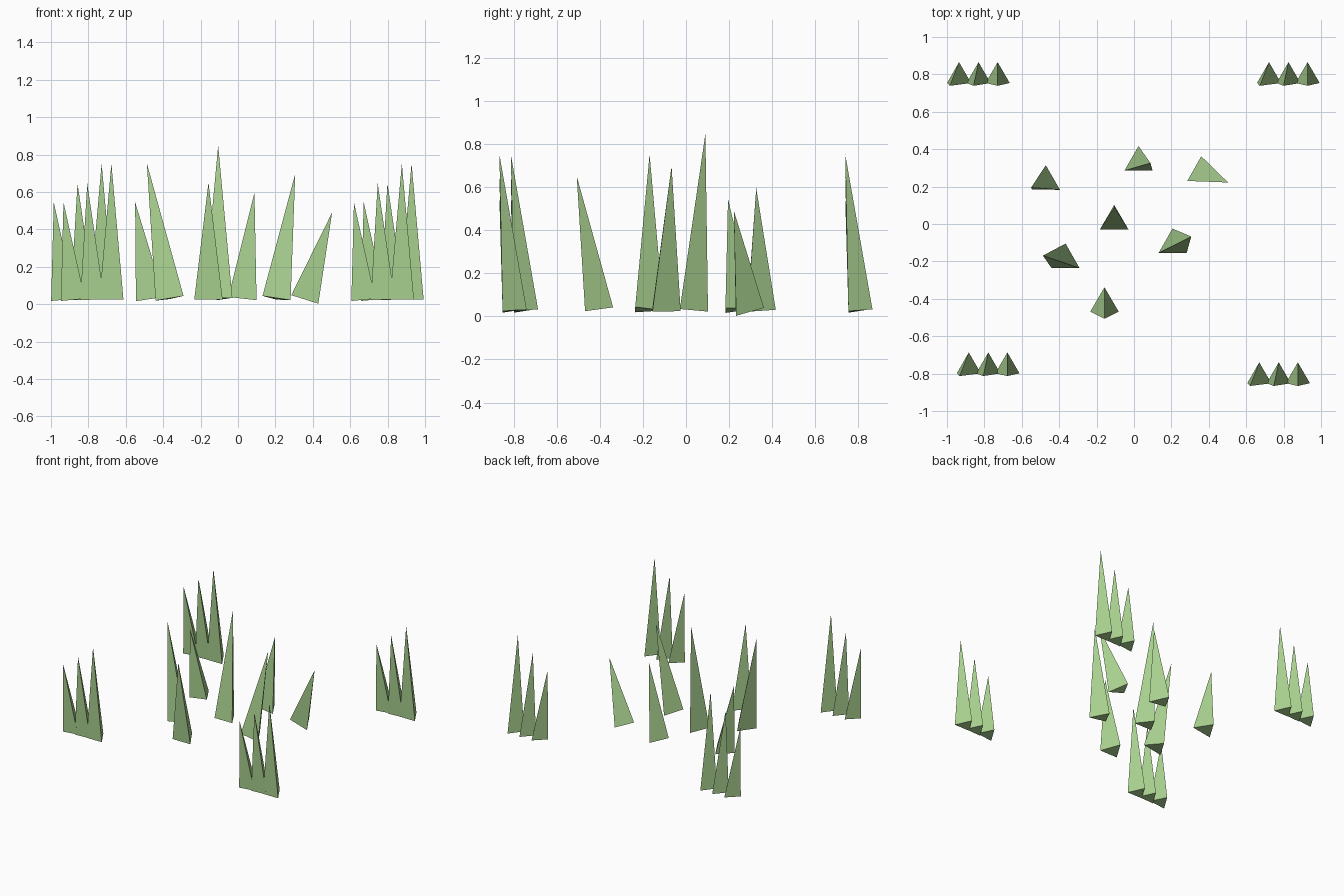
import bpy
from mathutils import Vector

if "Cube" in bpy.data.objects:
    bpy.data.objects.remove(bpy.data.objects["Cube"])

green = bpy.data.materials.new("grass_green")
green.diffuse_color = (0.40, 0.64, 0.28, 1.0)
green.use_nodes = True
green.node_tree.nodes["Principled BSDF"].inputs["Base Color"].default_value = green.diffuse_color


def spike(base, tip, r):
    """Three-sided blade whose base sits square to its leaning axis."""
    base, tip = Vector(base), Vector(tip)
    rot = Vector((0, 0, 1)).rotation_difference(tip - base)
    corners = [(0, r, 0), (-0.866 * r, -r / 2, 0), (0.866 * r, -r / 2, 0)]
    return [base + rot @ Vector(c) for c in corners] + [tip]


def grass(name, blades):
    verts, faces = [], []
    for blade in blades:
        n = len(verts)
        verts += blade
        faces += [(n, n + 2, n + 1), (n, n + 1, n + 3),
                  (n + 1, n + 2, n + 3), (n + 2, n, n + 3)]
    mesh = bpy.data.meshes.new(name)
    mesh.from_pydata(verts, [], faces)
    mesh.materials.append(green)
    obj = bpy.data.objects.new(name, mesh)
    bpy.context.collection.objects.link(obj)


# Corner tufts: three blades rising in height from left to right
tuft = [(-0.104, -0.05, 0.545), (0, -0.027, 0.645), (0.102, 0, 0.752)]
corners = {"back_left": (-0.831, 0.791), "back_right": (0.826, 0.791),
           "front_left": (-0.779, -0.761), "front_right": (0.774, -0.814)}
for name, (x, y) in corners.items():
    grass("grass_tuft_" + name,
          [spike((x + dx, y, 0.027), (x + dx + lean, y - 0.052, h), 0.0745)
           for dx, lean, h in tuft])

# Loose leaning blades in the middle: base x, y, then tip x, y, z
loose = [(-0.471, 0.227, -0.550, 0.195, 0.545),
         (0.024, 0.329, 0.088, 0.326, 0.595),
         (0.358, 0.275, 0.503, 0.222, 0.490),
         (-0.106, 0.015, -0.106, 0.090, 0.848),
         (0.206, -0.112, 0.306, -0.067, 0.697),
         (-0.366, -0.192, -0.487, -0.169, 0.752),
         (-0.158, -0.425, -0.158, -0.507, 0.650)]
for i, (x, y, tx, ty, tz) in enumerate(loose, 1):
    grass(f"grass_blade_{i}", [spike((x, y, 0.03), (tx, ty, tz), 0.0875)])
